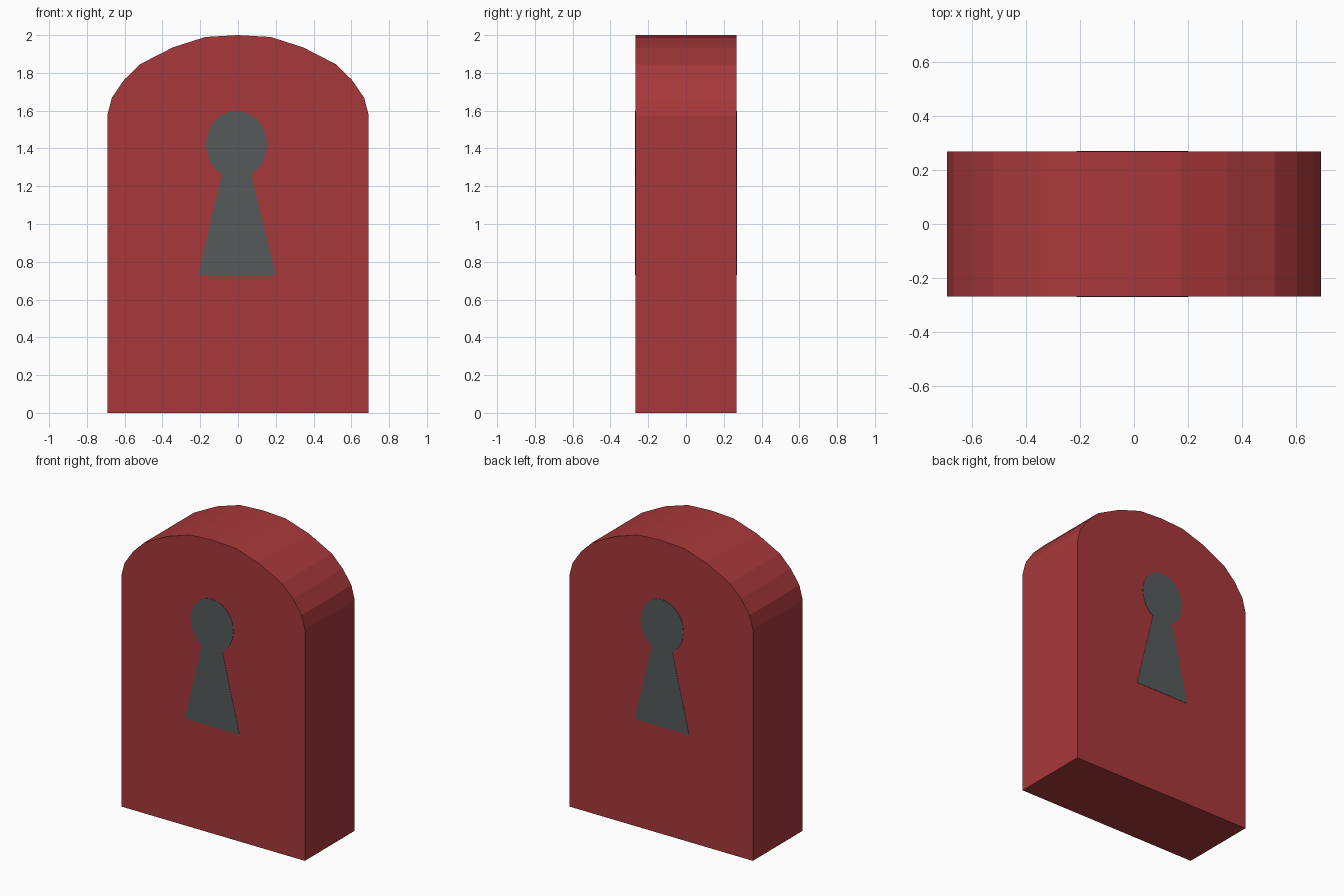
import bpy, bmesh, math

if "Cube" in bpy.data.objects:
    bpy.data.objects.remove(bpy.data.objects["Cube"])

HALF_DEPTH = 0.268
PLATE = 0.002


def material(name, rgb):
    m = bpy.data.materials.new(name)
    m.diffuse_color = (*rgb, 1)
    m.use_nodes = True
    m.node_tree.nodes["Principled BSDF"].inputs["Base Color"].default_value = m.diffuse_color
    return m


def extrude_profile(name, profile, y0, y1, mat):
    """Solid made from an x/z outline, running from y0 to y1."""
    bm = bmesh.new()
    face = bm.faces.new([bm.verts.new((x, y0, z)) for x, z in profile])
    res = bmesh.ops.extrude_face_region(bm, geom=[face])
    moved = [v for v in res["geom"] if isinstance(v, bmesh.types.BMVert)]
    bmesh.ops.translate(bm, vec=(0, y1 - y0, 0), verts=moved)
    bmesh.ops.recalc_face_normals(bm, faces=bm.faces)
    mesh = bpy.data.meshes.new(name)
    bm.to_mesh(mesh)
    bm.free()
    mesh.materials.append(mat)
    obj = bpy.data.objects.new(name, mesh)
    bpy.context.collection.objects.link(obj)
    return obj


red = material("brick red", (0.39, 0.040, 0.043))
grey = material("dark grey", (0.092, 0.102, 0.102))

# Arched body: right half of the outline, mirrored to the left
half = [(0.692, 0), (0.692, 1.575), (0.668, 1.668), (0.604, 1.762),
        (0.52, 1.845), (0.345, 1.935), (0.173, 1.99)]
outline = half + [(0, 2.0)] + [(-x, z) for x, z in reversed(half)]
extrude_profile("lock_body", outline, -HALF_DEPTH, HALF_DEPTH, red)

# Keyhole: round head over a flared slot
CX, CZ, RX, RZ = -0.008, 1.42, 0.162, 0.179
start, end, steps = math.radians(-61.3), math.radians(241.3), 20
keyhole = [(-0.212, 0.73), (0.2, 0.73)]
for i in range(steps + 1):
    a = start + (end - start) * i / steps
    keyhole.append((CX + RX * math.cos(a), CZ + RZ * math.sin(a)))

# Thin keyhole plates on the front and back faces
for name, side in (("front_keyhole", -1), ("back_keyhole", 1)):
    extrude_profile(name, keyhole, side * (HALF_DEPTH - PLATE),
                    side * (HALF_DEPTH + PLATE), grey)
